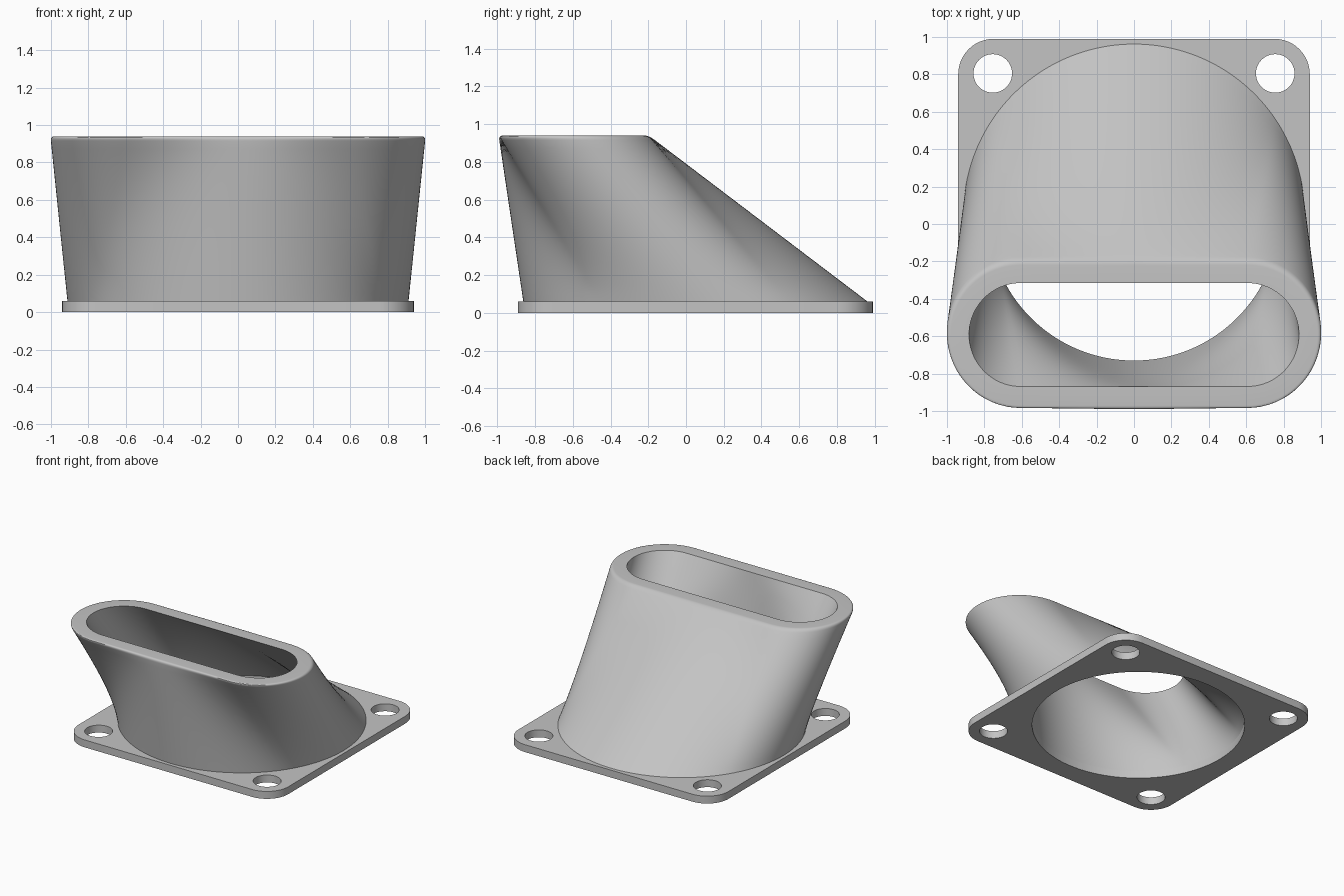
import bpy, bmesh, math

cube = bpy.data.objects.get("Cube")
if cube:
    bpy.data.objects.remove(cube, do_unlink=True)

grey = bpy.data.materials.new("light grey plastic")
grey.use_nodes = True
colour = (0.55, 0.55, 0.55, 1)
grey.diffuse_color = colour
grey.node_tree.nodes["Principled BSDF"].inputs["Base Color"].default_value = colour

N = 240                 # points around each section
CY = 0.05               # centre of the flange
PLATE_TOP, TOP = 0.06, 0.94


def circle(r, x=0, y=CY, z=0, n=N):
    """Circle starting at +x, counter-clockwise."""
    return [(x + r * math.cos(math.tau * i / n), y + r * math.sin(math.tau * i / n), z)
            for i in range(n)]


def stadium(half, r, y, z):
    """Slot outline starting at +x, evenly spaced by angle about its centre."""
    pts = []
    for i in range(N):
        c, s = math.cos(math.tau * i / N), math.sin(math.tau * i / N)
        if r * abs(c) <= half * abs(s):
            d = r / abs(s)
        else:
            d = half * abs(c) + math.sqrt(r * r - (half * s) ** 2)
        pts.append((d * c, y + d * s, z))
    return pts


def mix(a, b, t):
    return [tuple(p + (q - p) * t for p, q in zip(u, v)) for u, v in zip(a, b)]


def finish(obj):
    obj.data.materials.clear()
    obj.data.materials.append(grey)
    bpy.ops.object.select_all(action="DESELECT")
    obj.select_set(True)
    bpy.context.view_layer.objects.active = obj
    bpy.ops.object.shade_smooth_by_angle(angle=math.radians(30))


# Duct: inner wall up, flat rim, rounded lip, outer wall down
inner_low = circle(0.78, z=PLATE_TOP)
inner_high = stadium(0.605, 0.277, -0.592, TOP)
outer_low = circle(0.912, z=PLATE_TOP)
outer_high = stadium(0.605, 0.398, -0.595, TOP)
lip_in = stadium(0.605, 0.375, -0.595, TOP)
lip_out = mix(outer_low, outer_high, 0.972)

STEPS = 20
rings = [mix(inner_low, inner_high, i / STEPS) for i in range(STEPS + 1)]
for i in range(7):
    t = i / 6
    rings.append(mix(mix(lip_in, outer_high, t), mix(outer_high, lip_out, t), t))
rings += [mix(lip_out, outer_low, i / STEPS) for i in range(1, STEPS + 1)]

bm = bmesh.new()
loops = [[bm.verts.new(p) for p in ring] for ring in rings]
for a, b in zip(loops, loops[1:]):
    for i in range(N):
        j = (i + 1) % N
        bm.faces.new((a[j], a[i], b[i], b[j]))
bmesh.ops.recalc_face_normals(bm, faces=bm.faces)
mesh = bpy.data.meshes.new("duct")
bm.to_mesh(mesh)
bm.free()
duct = bpy.data.objects.new("duct", mesh)
bpy.context.collection.objects.link(duct)
finish(duct)

# Mounting flange: rounded square with a large opening and four screw holes
HALF, R, HOLE = 0.94, 0.19, 0.755
outline = []
for k in range(4):
    a0 = k * math.pi / 2
    sx, sy = [(1, 1), (-1, 1), (-1, -1), (1, -1)][k]
    for i in range(13):
        a = a0 + math.pi / 2 * i / 12
        outline.append((sx * (HALF - R) + R * math.cos(a),
                        CY + sy * (HALF - R) + R * math.sin(a), 0))
outlines = [outline, circle(0.78)]
outlines += [circle(0.103, sx * HOLE, CY + sy * HOLE, n=48) for sx in (-1, 1) for sy in (-1, 1)]

curve = bpy.data.curves.new("mounting_flange", "CURVE")
curve.dimensions = "2D"
curve.fill_mode = "BOTH"
curve.extrude = PLATE_TOP / 2
for pts in outlines:
    spline = curve.splines.new("POLY")
    spline.points.add(len(pts) - 1)
    for point, p in zip(spline.points, pts):
        point.co = (*p, 1)
    spline.use_cyclic_u = True
flange = bpy.data.objects.new("mounting_flange", curve)
flange.location.z = PLATE_TOP / 2
bpy.context.collection.objects.link(flange)
bpy.ops.object.select_all(action="DESELECT")
flange.select_set(True)
bpy.context.view_layer.objects.active = flange
bpy.ops.object.convert(target="MESH")
flange = bpy.context.view_layer.objects.active

# Weld the faces and sides, and point the normals outward
bm = bmesh.new()
bm.from_mesh(flange.data)
bmesh.ops.remove_doubles(bm, verts=bm.verts, dist=0.0005)
bmesh.ops.recalc_face_normals(bm, faces=bm.faces)
bm.to_mesh(flange.data)
bm.free()
finish(flange)
